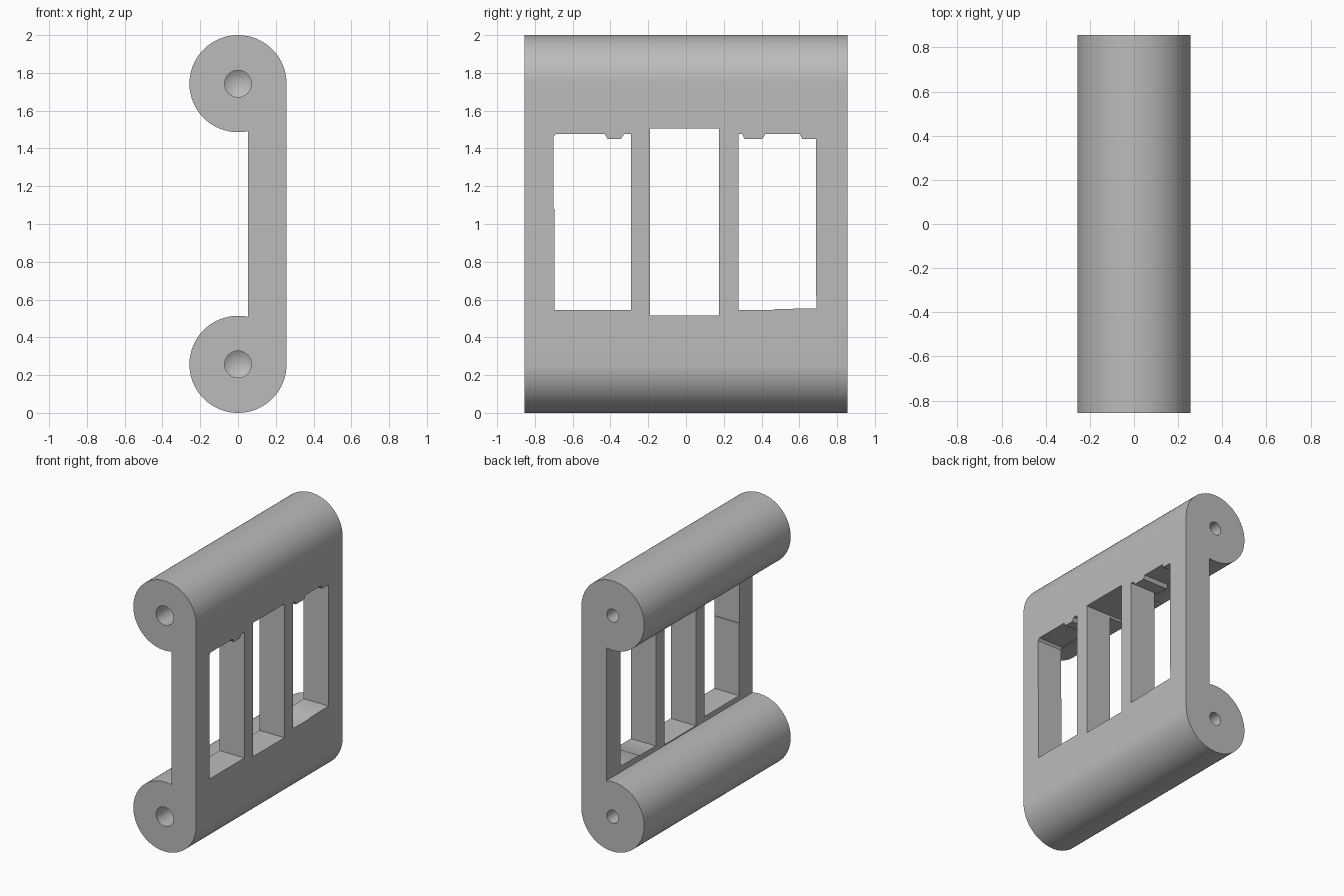
import bpy, bmesh, math
from mathutils import Matrix

cube = bpy.data.objects.get("Cube")
if cube:
    bpy.data.objects.remove(cube, do_unlink=True)

R = 0.257            # barrel radius
LOW, HIGH = R, 2 - R  # barrel axis heights
HALF = 0.855         # half length along y
WEB = 0.053          # inner face of the web

grey = bpy.data.materials.new("plain grey")
grey.use_nodes = True
colour = (0.5, 0.5, 0.5, 1)
grey.diffuse_color = colour
grey.node_tree.nodes["Principled BSDF"].inputs["Base Color"].default_value = colour


def prism(name, points, axis, start, end):
    """Extrude a closed outline; points are (x, z) for axis y, (y, z) for axis x."""
    bm = bmesh.new()
    place = (lambda a, b: (a, start, b)) if axis == "y" else (lambda a, b: (start, a, b))
    face = bm.faces.new([bm.verts.new(place(a, b)) for a, b in points])
    moved = bmesh.ops.extrude_face_region(bm, geom=[face])["geom"]
    step = (0, end - start, 0) if axis == "y" else (end - start, 0, 0)
    bmesh.ops.translate(bm, vec=step, verts=[g for g in moved if isinstance(g, bmesh.types.BMVert)])
    return finish(name, bm)


def drill(name, z, radius, mouth, direction, depth):
    """Blind bore with a conical bottom, starting just outside an end face."""
    bm = bmesh.new()
    outline = [(0, -0.05), (radius, -0.05), (radius, depth), (0, depth + radius * 0.6)]
    verts = [bm.verts.new((r, mouth + direction * d, z)) for r, d in outline]
    edges = [bm.edges.new(pair) for pair in zip(verts, verts[1:])]
    bmesh.ops.spin(bm, geom=verts + edges, cent=(0, 0, z), axis=(0, 1, 0),
                   angle=math.tau, steps=32)
    bmesh.ops.remove_doubles(bm, verts=bm.verts, dist=1e-5)
    return finish(name, bm)


def finish(name, bm):
    bmesh.ops.recalc_face_normals(bm, faces=bm.faces)
    mesh = bpy.data.meshes.new(name)
    bm.to_mesh(mesh)
    bm.free()
    mesh.materials.append(grey)
    obj = bpy.data.objects.new(name, mesh)
    bpy.context.collection.objects.link(obj)
    return obj


def arc(z, first, last, steps=64):
    angles = [first + (last - first) * i / steps for i in range(steps + 1)]
    return [(R * math.cos(a), z + R * math.sin(a)) for a in angles]


# Two barrels joined by a flat web, as one outline
join = math.acos(WEB / R)
outline = arc(LOW, join, math.tau) + arc(HIGH, 0, math.tau - join)
body = prism("double_barrel_bracket", outline, "y", -HALF, HALF)

# Windows through the web; the middle one also trims the upper barrel
sill, lintel, tooth = 0.545, 1.476, 1.45
left_edge = [(-0.697, sill), (-0.292, sill), (-0.292, lintel), (-0.328, lintel),
             (-0.345, tooth), (-0.415, tooth), (-0.43, lintel), (-0.688, lintel),
             (-0.702, 1.46), (-0.702, 1.08), (-0.697, 1.08)]
right_edge = [(0.277, sill), (0.46, sill), (0.47, 0.55), (0.692, 0.553), (0.692, 0.62),
              (0.687, 0.62), (0.687, tooth), (0.615, tooth), (0.603, lintel),
              (0.42, lintel), (0.405, tooth), (0.31, tooth), (0.298, lintel),
              (0.277, lintel)]
middle = [(-0.19, 0.516), (0.176, 0.516), (0.176, 1.505), (-0.19, 1.505)]
cutters = [prism("front_window_cutter", left_edge, "x", 0, 0.4),
           prism("back_window_cutter", right_edge, "x", 0, 0.4),
           prism("middle_window_cutter", middle, "x", -0.4, 0.4)]

# Bores: wider at the front, narrower at the back
for label, z in (("lower", LOW), ("upper", HIGH)):
    cutters.append(drill(label + "_front_bore_cutter", z, 0.071, -HALF, 1, 0.4))
    cutters.append(drill(label + "_back_bore_cutter", z, 0.048, HALF, -1, 0.4))

bpy.ops.object.select_all(action="DESELECT")
body.select_set(True)
bpy.context.view_layer.objects.active = body
for cutter in cutters:
    cutter.hide_render = True
    mod = body.modifiers.new(cutter.name, "BOOLEAN")
    mod.operation = "DIFFERENCE"
    mod.solver = "EXACT"
    mod.object = cutter
    bpy.ops.object.modifier_apply(modifier=mod.name)
for cutter in cutters:
    bpy.data.objects.remove(cutter, do_unlink=True)

bpy.ops.object.shade_smooth_by_angle(angle=math.radians(30))
